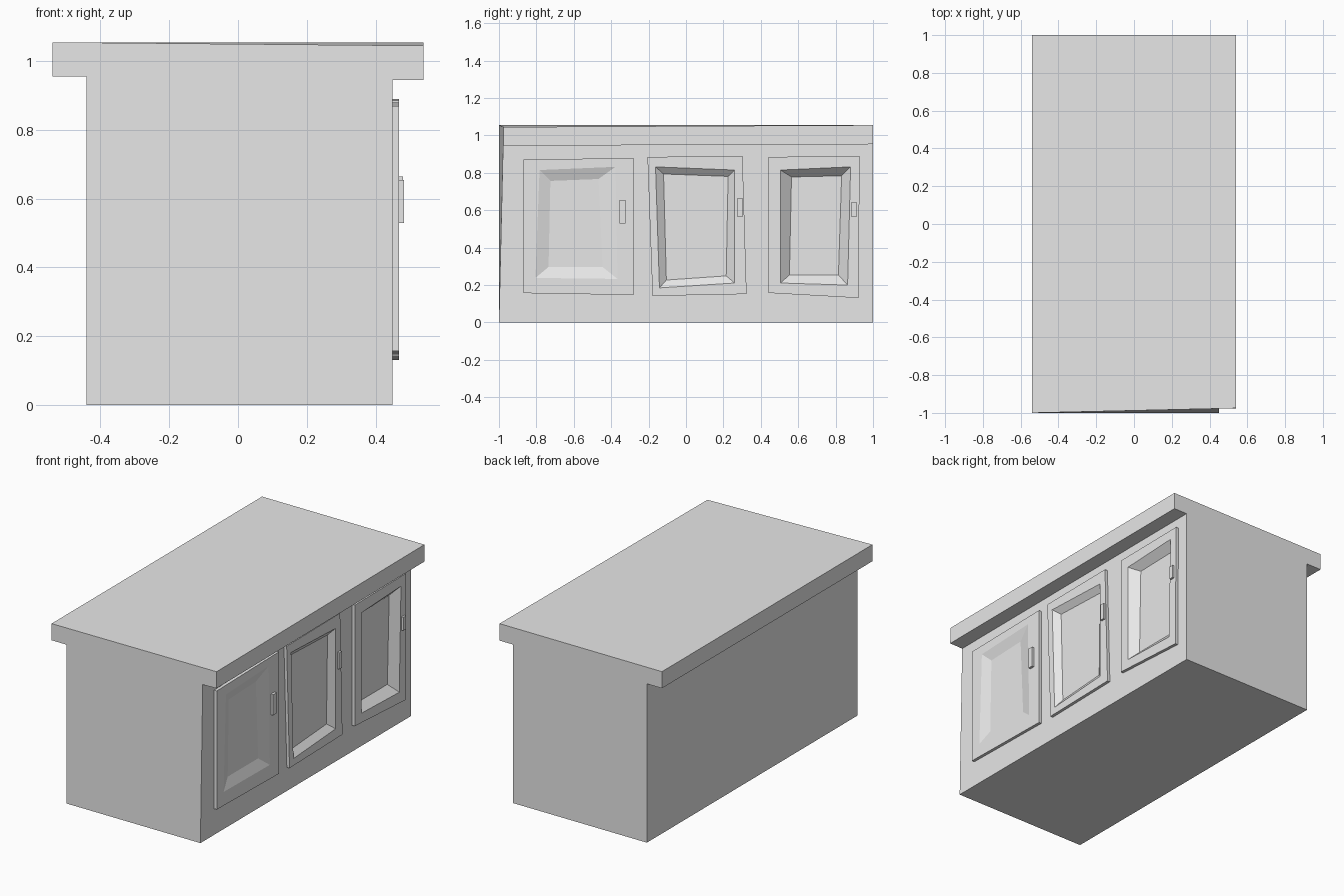
import bpy

cube = bpy.data.objects.get("Cube")
if cube:
    bpy.data.objects.remove(cube, do_unlink=True)

grey = bpy.data.materials.new("plain_grey")
grey.use_nodes = True
grey.diffuse_color = (0.8, 0.8, 0.8, 1)
grey.node_tree.nodes["Principled BSDF"].inputs["Base Color"].default_value = (0.8, 0.8, 0.8, 1)


def loft(name, rings, first_cap=True, last_cap=True):
    """Skin a list of equal-length point rings into one flat-shaded object."""
    n = len(rings[0])
    verts = [p for ring in rings for p in ring]
    faces = []
    for r in range(len(rings) - 1):
        a, b = r * n, (r + 1) * n
        for i in range(n):
            j = (i + 1) % n
            faces.append((a + i, b + i, b + j, a + j))
    if first_cap:
        faces.append(tuple(range(n)))
    if last_cap:
        faces.append(tuple(reversed(range(len(verts) - n, len(verts)))))
    mesh = bpy.data.meshes.new(name)
    mesh.from_pydata(verts, [], faces)
    mesh.materials.append(grey)
    mesh.update()
    obj = bpy.data.objects.new(name, mesh)
    bpy.context.collection.objects.link(obj)
    return obj


def ring_at(x, quad):
    return [(x, y, z) for y, z in quad]


def box(name, x0, x1, y0, y1, z0, z1):
    quad = [(y0, z1), (y1, z1), (y1, z0), (y0, z0)]
    return loft(name, [ring_at(x0, quad), ring_at(x1, quad)])


# Cabinet and overhanging worktop: one T-shaped section, slightly skewed at the front
FACE = 0.45
section = [  # x, z, front y, rise of z towards the back
    (-0.44, 0, -1, 0), (FACE, 0, -1, 0),
    (FACE, 0.945, -0.978, 0.008), (0.54, 0.945, -0.976, 0.008),
    (0.54, 1.045, -0.975, 0.01), (-0.54, 1.055, -1, 0),
    (-0.54, 0.955, -1, 0), (-0.44, 0.955, -1, 0),
]
front = [(x, y, z) for x, z, y, rise in section]
back = [(x, 1, z + rise) for x, z, y, rise in section]
cabinet = loft("cabinet_with_worktop", [front, back])

# Doors: outer edge, recess edge and recess floor, clockwise from top left, as (y, z)
doors = {
    "front": (0.022,
              [(-0.87, 0.87), (-0.28, 0.88), (-0.28, 0.147), (-0.87, 0.157)],
              [(-0.783, 0.815), (-0.377, 0.832), (-0.366, 0.233), (-0.805, 0.238)],
              [(-0.725, 0.757), (-0.468, 0.767), (-0.446, 0.297), (-0.735, 0.297)]),
    "middle": (0.03,
               [(-0.206, 0.885), (0.302, 0.89), (0.324, 0.152), (-0.179, 0.142)],
               [(-0.163, 0.832), (0.26, 0.815), (0.26, 0.211), (-0.142, 0.185)],
               [(-0.12, 0.794), (0.225, 0.781), (0.215, 0.249), (-0.105, 0.227)]),
    "back": (0.045,
             [(0.441, 0.885), (0.928, 0.89), (0.923, 0.131), (0.441, 0.158)],
             [(0.505, 0.815), (0.88, 0.832), (0.864, 0.2), (0.505, 0.211)],
             [(0.564, 0.778), (0.832, 0.784), (0.815, 0.254), (0.553, 0.254)]),
}
FRONT = 0.468
for name, (depth, outer, recess, floor) in doors.items():
    # Pocket in the cabinet behind the recess
    cutter = loft("pocket_cutter", [ring_at(0.38, recess), ring_at(0.5, recess)])
    cutter.hide_render = True
    cut = cabinet.modifiers.new("pocket", "BOOLEAN")
    cut.operation = "DIFFERENCE"
    cut.solver = "EXACT"
    cut.object = cutter
    bpy.context.view_layer.objects.active = cabinet
    bpy.ops.object.modifier_apply(modifier=cut.name)
    bpy.data.objects.remove(cutter, do_unlink=True)

    loft(name + "_door",
         [ring_at(FACE, outer), ring_at(FRONT, outer),
          ring_at(FRONT, recess), ring_at(FRONT - depth, floor)],
         first_cap=False)

# Door handles
box("front_handle", FRONT, 0.483, -0.355, -0.323, 0.53, 0.655)
box("middle_handle", FRONT, 0.48, 0.275, 0.302, 0.565, 0.665)
box("back_handle", FRONT, 0.48, 0.885, 0.912, 0.565, 0.645)
